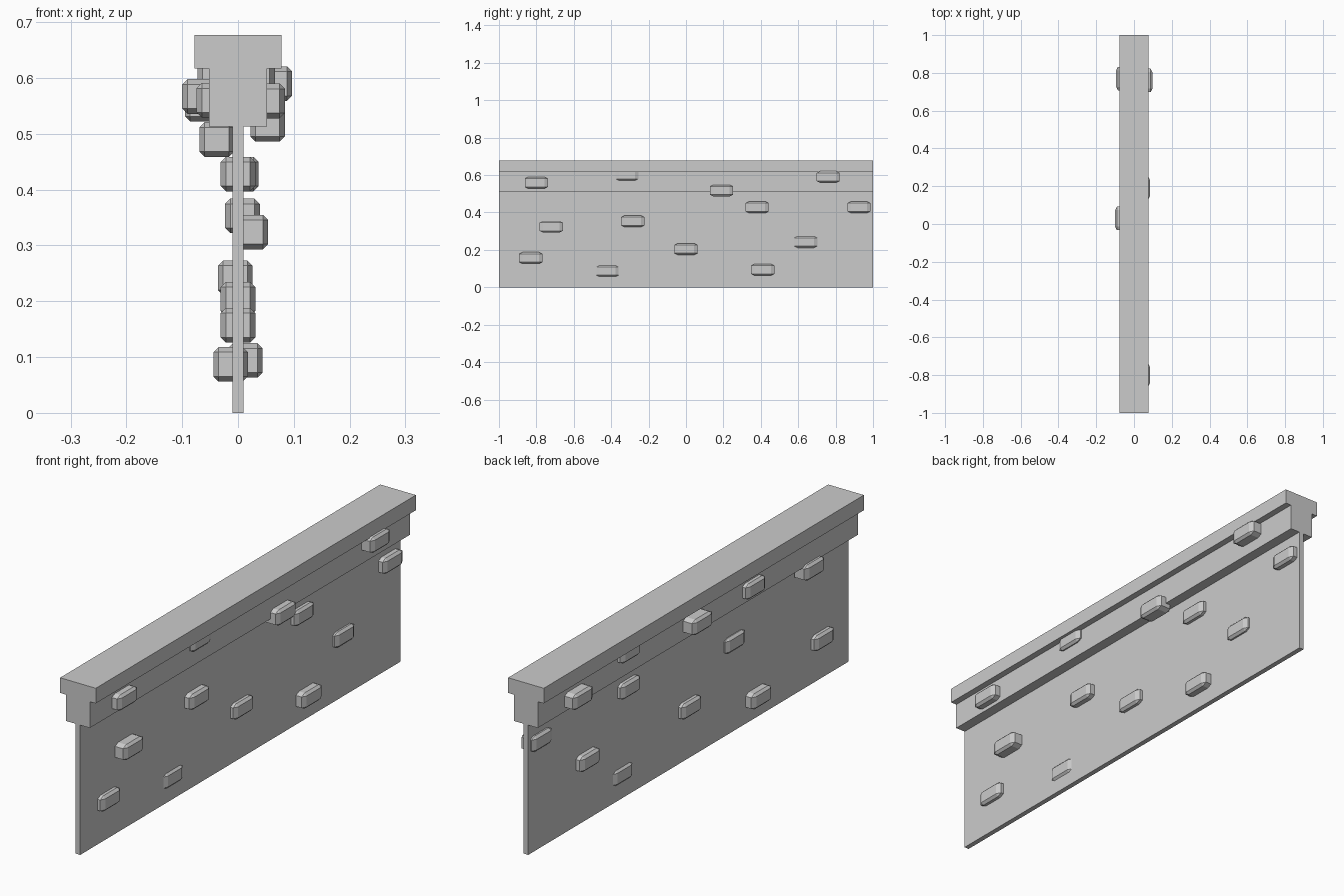
import bpy, bmesh
from mathutils import Matrix, Vector

if "Cube" in bpy.data.objects:
    bpy.data.objects.remove(bpy.data.objects["Cube"])


def block(name, size, center, bevel=0.0):
    """Box from a cube; the bevel is cut before scaling so it stretches with the box."""
    bm = bmesh.new()
    bmesh.ops.create_cube(bm, size=1)
    if bevel:
        bmesh.ops.bevel(bm, geom=bm.edges[:], offset=bevel, segments=1,
                        profile=0.5, affect='EDGES')
    bmesh.ops.scale(bm, vec=Vector(size), verts=bm.verts)
    me = bpy.data.meshes.new(name)
    bm.to_mesh(me)
    bm.free()
    ob = bpy.data.objects.new(name, me)
    ob.location = center
    bpy.context.collection.objects.link(ob)
    return ob


# Wall: thin panel, thicker upper band, overhanging cap
for name, half_width, z0, z1 in (("wall_panel", 0.01, 0.0, 0.513),
                                 ("upper_band", 0.052, 0.513, 0.617),
                                 ("cap", 0.078, 0.617, 0.677)):
    block(name, (2 * half_width, 2.0, z1 - z0), (0, 0, (z0 + z1) / 2))

# Chamfered bricks poking out of the wall: x, y, z of each centre
bricks = [
    # through the thin panel
    (0.000, 0.38, 0.428), (0.006, 0.925, 0.428), (0.008, -0.285, 0.353),
    (0.023, -0.72, 0.324), (-0.005, 0.64, 0.242), (0.000, 0.00, 0.204),
    (0.000, -0.83, 0.157), (-0.013, -0.42, 0.087), (0.013, 0.41, 0.094),
    # right side of the upper band
    (0.066, 0.76, 0.590), (0.053, -0.80, 0.559), (0.053, 0.19, 0.517),
    (0.035, -0.315, 0.602),
    # left side of the upper band
    (-0.069, 0.03, 0.567), (-0.064, 0.77, 0.553), (-0.043, -0.34, 0.560),
    (-0.038, -0.715, 0.490), (-0.042, 0.44, 0.605),
]
for i, pos in enumerate(bricks):
    block(f"brick_{i + 1:02d}", (0.062, 0.124, 0.062), pos, bevel=0.15)
